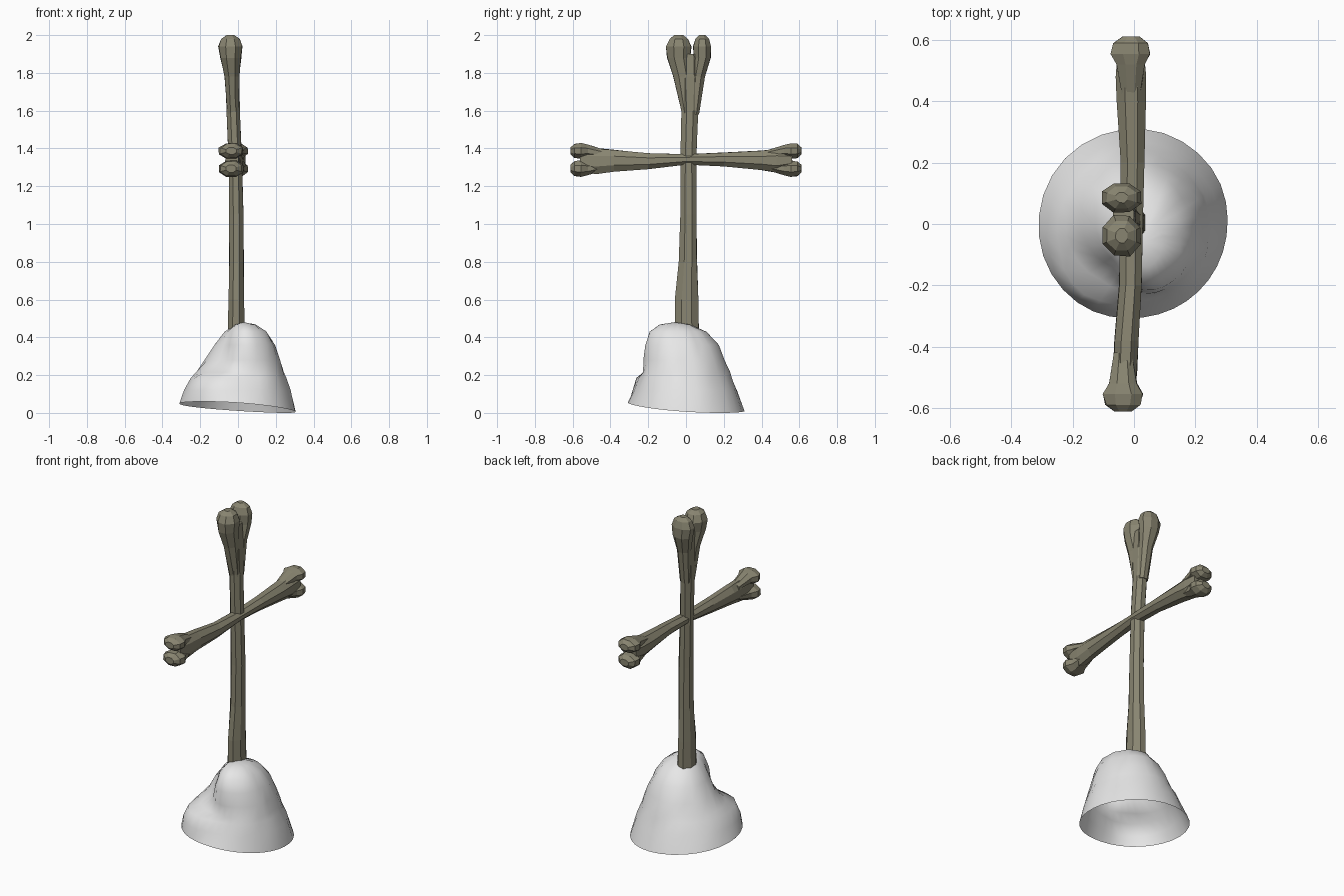
import bpy, bmesh, math, random
from mathutils import Vector
random.seed(4)


def material(name, rgb):
    m = bpy.data.materials.new(name)
    m.diffuse_color = (*rgb, 1)
    return m


BONE = material("old bone", (0.25, 0.235, 0.165))
SNOW = material("pale mound", (0.8, 0.8, 0.8))


def finish(bm, name, mat):
    me = bpy.data.meshes.new(name)
    bm.to_mesh(me)
    bm.free()
    me.materials.append(mat)
    ob = bpy.data.objects.new(name, me)
    bpy.context.collection.objects.link(ob)
    return ob


def loft(bm, sections, place, n=8, jitter=0.0):
    """Closed low-poly tube through sections (t, u, v, ru, rv)."""
    rings = []
    for t, u, v, ru, rv in sections:
        ring = []
        for i in range(n):
            a = 2 * math.pi * (i + 0.5) / n
            k = 1.05 + random.uniform(-jitter, jitter)
            ring.append(bm.verts.new(place(u + ru * k * math.cos(a), v + rv * k * math.sin(a), t)))
        rings.append(ring)
    faces = [bm.faces.new(rings[0]), bm.faces.new(rings[-1])]
    for a, b in zip(rings, rings[1:]):
        for i in range(n):
            j = (i + 1) % n
            faces.append(bm.faces.new((a[i], a[j], b[j], b[i])))
    bmesh.ops.recalc_face_normals(bm, faces=faces)


def upright(u, v, t):
    return Vector((u, v, t))


def crosswise(u, v, t):
    return Vector((u, t, v))


# Upright bone: shaft and two knuckles with a groove between them
bm = bmesh.new()
loft(bm, [(0.22, -0.01, 0.005, 0.03, 0.04), (0.30, -0.01, 0.005, 0.05, 0.067),
          (0.60, -0.01, 0.003, 0.042, 0.063), (0.80, -0.008, 0.01, 0.039, 0.05),
          (1.05, -0.009, 0.013, 0.038, 0.043), (1.35, -0.015, 0.013, 0.037, 0.043),
          (1.60, -0.025, 0.021, 0.037, 0.045), (1.78, -0.03, 0.02, 0.038, 0.06),
          (1.90, -0.035, 0.02, 0.035, 0.05)], upright, 8, 0.04)
for y0, y1, r in ((0.005, -0.038, 0.068), (0.045, 0.086, 0.049)):
    loft(bm, [(1.58, -0.026, y0, 0.03, 0.025), (1.78, -0.032, (y0 + y1) / 2, 0.04, r * 0.75),
              (1.88, -0.038, y1, 0.056, r * 0.92), (1.94, -0.04, y1, 0.065, r),
              (1.98, -0.04, y1, 0.05, r * 0.75), (2.0, -0.04, y1, 0.02, r * 0.35)],
         upright, 8, 0.04)
finish(bm, "upright_bone", BONE)

# Cross bone: waisted shaft with a pair of knuckles at each end
bm = bmesh.new()
loft(bm, [(-0.56, -0.033, 1.34, 0.035, 0.055), (-0.48, -0.029, 1.333, 0.04, 0.07),
          (-0.38, -0.025, 1.335, 0.04, 0.058), (-0.2, -0.012, 1.333, 0.038, 0.043),
          (0.0, -0.008, 1.342, 0.039, 0.028), (0.2, -0.005, 1.342, 0.04, 0.037),
          (0.4, -0.008, 1.337, 0.05, 0.052), (0.48, -0.01, 1.335, 0.05, 0.064),
          (0.56, -0.01, 1.34, 0.045, 0.05)], crosswise, 8, 0.04)
for s, x in ((-1, -0.036), (1, -0.01)):
    for z, r in ((1.387, 0.042), (1.293, 0.044)):
        loft(bm, [(s * 0.42, x, z + (1.337 - z) * 0.35, 0.03, 0.02),
                  (s * 0.52, x, z, 0.046, r * 0.8), (s * 0.555, x, z, 0.066, r),
                  (s * 0.59, x, z, 0.058, r * 0.9), (s * 0.612, x, z, 0.028, r * 0.45)],
             crosswise, 8, 0.05)
finish(bm, "cross_bone", BONE)

# Mound: open-bottomed lump, radii per height at eight compass directions,
# with a ledge cut in on the front left
LEVELS = [
    (0.03, (.272, .315, .35, .36, .34, .305, .265, .255)),
    (0.12, (.245, .275, .31, .32, .315, .295, .23, .23)),
    (0.185, (.222, .248, .285, .285, .28, .27, .21, .213)),
    (0.215, (.212, .238, .272, .27, .25, .20, .19, .205)),
    (0.28, (.195, .215, .245, .24, .195, .145, .183, .192)),
    (0.36, (.165, .18, .21, .19, .15, .125, .178, .175)),
    (0.43, (.12, .13, .15, .13, .095, .10, .15, .14)),
    (0.468, (.06, .06, .06, .05, .04, .06, .10, .08))]
CX, CY, N = 0.03, -0.04, 32


def around(values, a):
    """Smooth periodic interpolation of eight values."""
    f = a / (2 * math.pi) * 8
    i, t = int(f), f - int(f)
    p, q, r, s = (values[(i + k) % 8] for k in (-1, 0, 1, 2))
    return q + 0.5 * t * (r - p + t * (2 * p - 5 * q + 4 * r - s + t * (3 * (q - r) + s - p)))


bm = bmesh.new()
rings = []
for k, (z, radii) in enumerate(LEVELS):
    ring = []
    for i in range(N):
        a = 2 * math.pi * i / N
        r = around(radii, a) + (random.uniform(-.004, .004) if k else 0)
        h = 0.03 - 0.03 * math.cos(a - math.pi / 4) if k == 0 else z
        ring.append(bm.verts.new((CX + r * math.cos(a), CY + r * math.sin(a), h)))
    rings.append(ring)
top = bm.verts.new((CX, CY - 0.02, 0.48))
for i in range(N):
    j = (i + 1) % N
    for a, b in zip(rings, rings[1:]):
        bm.faces.new((a[i], a[j], b[j], b[i]))
    bm.faces.new((rings[-1][i], rings[-1][j], top))
for f in bm.faces:
    f.smooth = True
finish(bm, "mound", SNOW)
